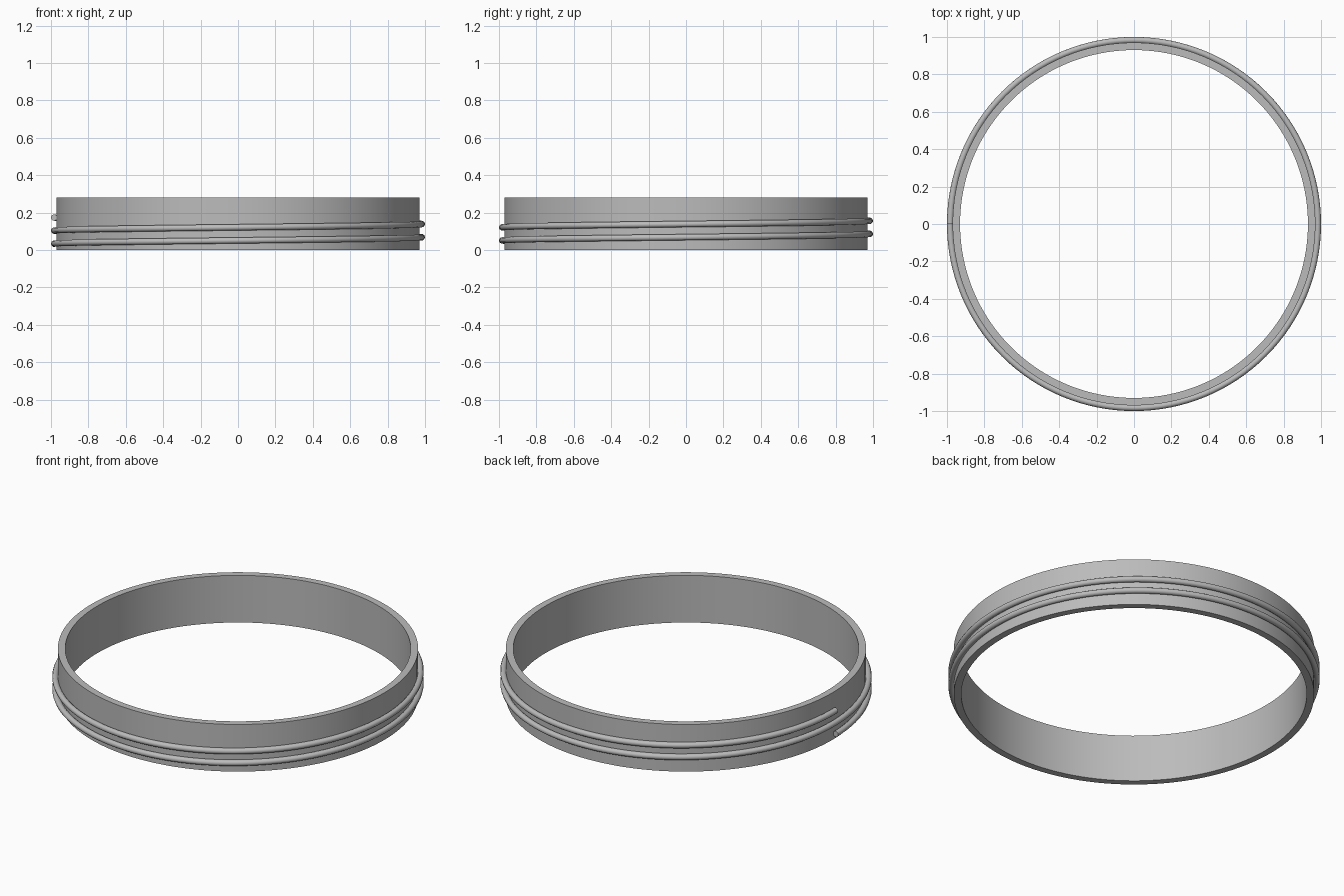
import bpy, bmesh, math

cube = bpy.data.objects.get("Cube")
if cube:
    bpy.data.objects.remove(cube, do_unlink=True)

OUTER, INNER, HEIGHT = 0.97, 0.93, 0.28
THREAD_PATH, THREAD_RADIUS = 0.983, 0.017
THREAD_START, PITCH, TURNS = 0.034, 0.07, 2
SEGMENTS = 128

grey = bpy.data.materials.new("grey plastic")
grey.use_nodes = True
colour = (0.5, 0.5, 0.5, 1)
grey.diffuse_color = colour
grey.node_tree.nodes["Principled BSDF"].inputs["Base Color"].default_value = colour


def activate(obj):
    bpy.ops.object.select_all(action="DESELECT")
    obj.select_set(True)
    bpy.context.view_layer.objects.active = obj


# Plain band: a rectangular section spun round the z axis
bm = bmesh.new()
section = [(INNER, 0), (OUTER, 0), (OUTER, HEIGHT), (INNER, HEIGHT)]
verts = [bm.verts.new((r, 0, z)) for r, z in section]
edges = [bm.edges.new((verts[i - 1], verts[i])) for i in range(len(verts))]
bmesh.ops.spin(bm, geom=verts + edges, axis=(0, 0, 1), cent=(0, 0, 0),
               angle=math.tau, steps=SEGMENTS)
bmesh.ops.remove_doubles(bm, verts=bm.verts[:], dist=0.0005)
bmesh.ops.recalc_face_normals(bm, faces=bm.faces[:])
mesh = bpy.data.meshes.new("band")
bm.to_mesh(mesh)
bm.free()
band = bpy.data.objects.new("band", mesh)
bpy.context.collection.objects.link(band)
mesh.materials.append(grey)
activate(band)
bpy.ops.object.shade_smooth_by_angle(angle=math.radians(30))

# Screw thread: a round bead climbing two turns, starting and ending on -x
curve = bpy.data.curves.new("screw_thread", "CURVE")
curve.dimensions = "3D"
curve.bevel_depth = THREAD_RADIUS
curve.bevel_resolution = 3
curve.use_fill_caps = True
spline = curve.splines.new("POLY")
count = SEGMENTS * TURNS
spline.points.add(count)
for i, point in enumerate(spline.points):
    turn = i / SEGMENTS
    a = math.pi + turn * math.tau
    point.co = (THREAD_PATH * math.cos(a), THREAD_PATH * math.sin(a),
                THREAD_START + PITCH * turn, 1)
thread = bpy.data.objects.new("screw_thread", curve)
bpy.context.collection.objects.link(thread)
curve.materials.append(grey)
activate(thread)
bpy.ops.object.convert(target="MESH")
bpy.ops.object.shade_smooth_by_angle(angle=math.radians(50))
